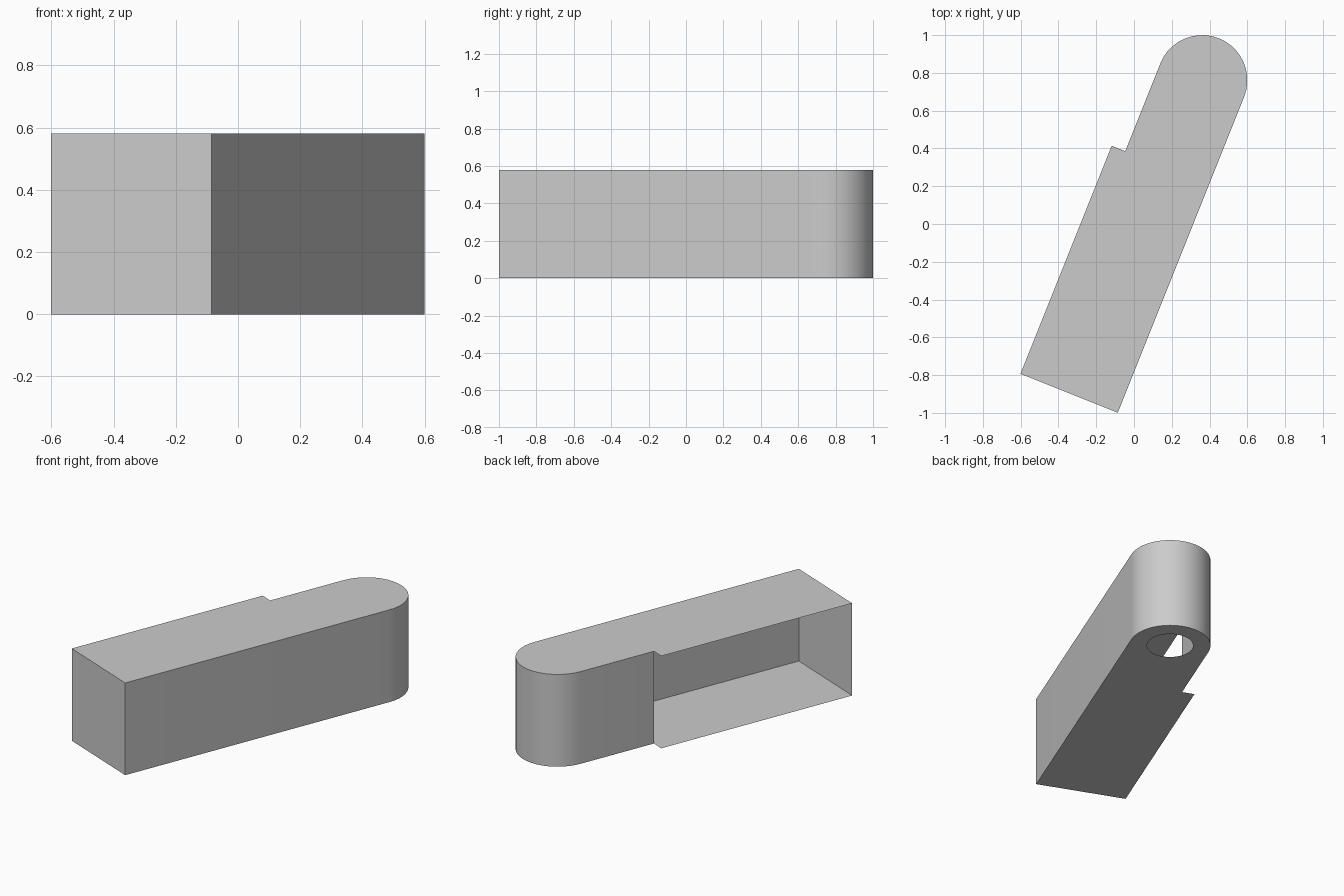
import bpy, bmesh
from math import sin, cos, pi, radians

if "Cube" in bpy.data.objects:
    bpy.data.objects.remove(bpy.data.objects["Cube"])

HEIGHT = 0.58
R = 0.239          # rounded end radius
HOLE_R = 0.136     # round hole in the underside
LENGTH = 1.80      # square end to centre of the rounded end
STEP_Y = -0.50     # where the body widens
LEFT_X = -0.316    # widened side
SEG = 20

# Plan outline, counter-clockwise, origin at the centre of the rounded end
outline = [(R, -LENGTH)]
outline += [(R * cos(pi * i / SEG), R * sin(pi * i / SEG)) for i in range(SEG + 1)]
outline += [(-R, STEP_Y), (LEFT_X, STEP_Y), (LEFT_X, -LENGTH)]
n = len(outline)
open_sides = (n - 3, n - 2)   # step and long side are left open

bm = bmesh.new()
bottom = [bm.verts.new((x, y, 0)) for x, y in outline]
top = [bm.verts.new((x, y, HEIGHT)) for x, y in outline]


def loop_edges(verts):
    return [bm.edges.new((v, verts[(i + 1) % len(verts)])) for i, v in enumerate(verts)]


# Underside with its round hole
hole = [bm.verts.new((HOLE_R * cos(2 * pi * i / 32), HOLE_R * sin(2 * pi * i / 32), 0))
        for i in range(32)]
edges = loop_edges(bottom) + loop_edges(hole)
bmesh.ops.triangle_fill(bm, edges=edges, use_beauty=True, normal=(0, 0, -1))
bm.normal_update()
for f in bm.faces:
    if f.normal.z > 0:
        f.normal_flip()

# Top plate
bm.faces.new(top)

# Thin outer walls
for i in range(n):
    if i not in open_sides:
        j = (i + 1) % n
        bm.faces.new((bottom[i], bottom[j], top[j], top[i]))

mesh = bpy.data.meshes.new("open_sided_housing")
bm.to_mesh(mesh)
bm.free()
housing = bpy.data.objects.new("open_sided_housing", mesh)
bpy.context.collection.objects.link(housing)
housing.location = (0.361, 0.761, 0)
housing.rotation_euler.z = radians(-21.8)

# Smooth rounded end, sharp rims
bpy.context.view_layer.objects.active = housing
housing.select_set(True)
bpy.ops.object.shade_smooth_by_angle(angle=radians(30))
